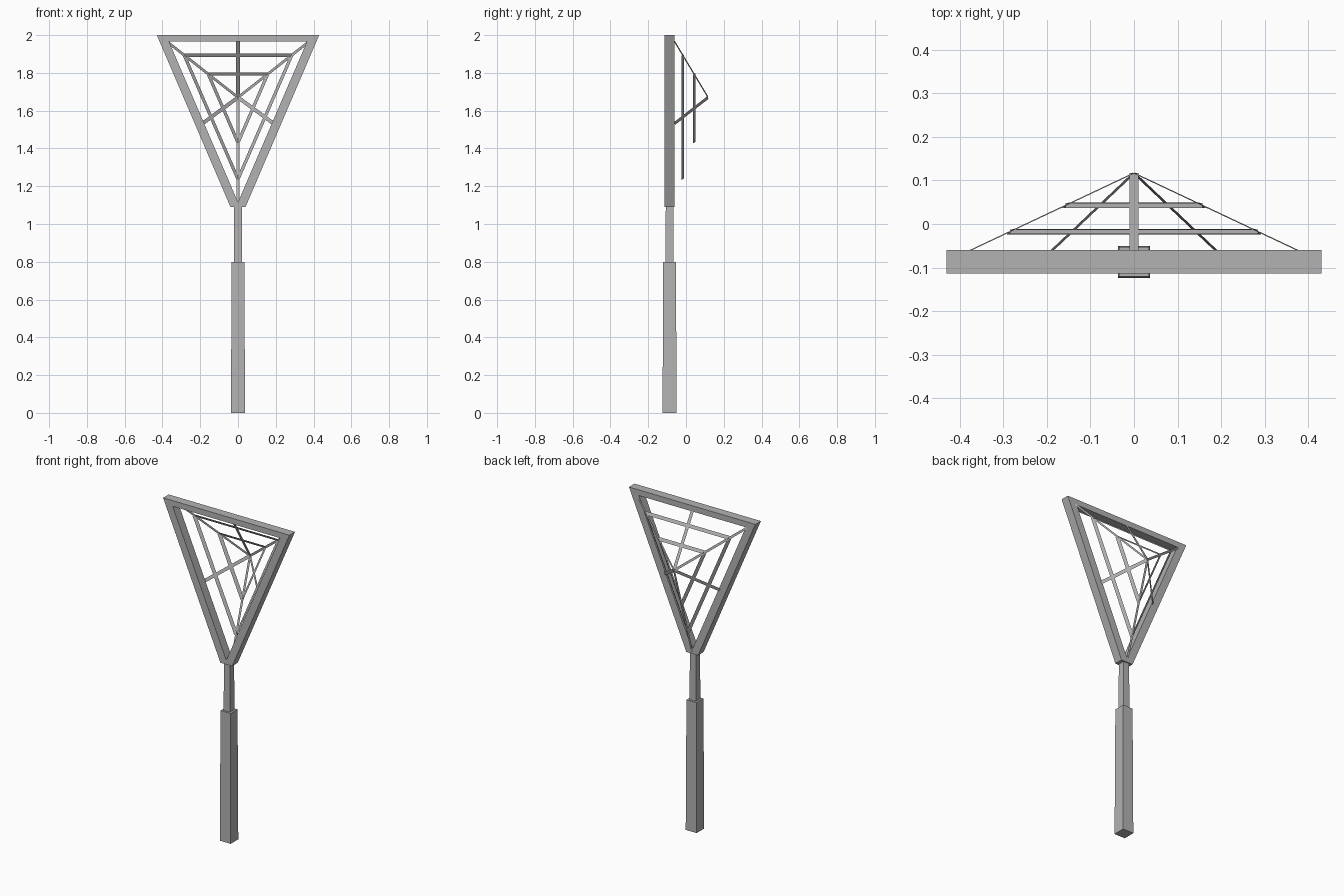
import bpy
import bmesh
from mathutils import Vector

if "Cube" in bpy.data.objects:
    bpy.data.objects.remove(bpy.data.objects["Cube"])

GREY = (0.45, 0.45, 0.45, 1)
grey = bpy.data.materials.new("plain grey")
grey.use_nodes = True
grey.diffuse_color = GREY
grey.node_tree.nodes["Principled BSDF"].inputs["Base Color"].default_value = GREY

MID_Y = -0.087      # centre plane of the handle and frame


def finish(name, bm, fix_normals=True):
    if fix_normals:
        bmesh.ops.recalc_face_normals(bm, faces=bm.faces)
    mesh = bpy.data.meshes.new(name)
    bm.to_mesh(mesh)
    bm.free()
    mesh.materials.append(grey)
    obj = bpy.data.objects.new(name, mesh)
    bpy.context.collection.objects.link(obj)
    return obj


def post(name, z0, z1, half0, half1):
    """Square upright post with a slight taper."""
    bm = bmesh.new()
    bmesh.ops.create_cube(bm, size=2)
    for v in bm.verts:
        top = v.co.z > 0
        half = half1 if top else half0
        v.co = (v.co.x * half, MID_Y + v.co.y * half, z1 if top else z0)
    return finish(name, bm)


def ribbon(bm, a, b, normal, width):
    """Flat strip from a to b lying across the given normal."""
    side = (b - a).cross(normal).normalized() * width / 2
    bm.faces.new([bm.verts.new(p) for p in (a - side, b - side, b + side, a + side)])


# Handle
post("grip", 0, 0.8, 0.037, 0.034)
post("neck", 0.8, 1.1, 0.022, 0.02)

# Tapered frame: an outer and an inner loop, bridged and thickened
outer = [(0.43, 2.0), (-0.43, 2.0), (-0.04, 1.09), (0.04, 1.09)]
inner = [(0.365, 1.965), (-0.365, 1.965), (-0.002, 1.12), (0.002, 1.12)]
bm = bmesh.new()
loops = [[bm.verts.new((x, MID_Y - 0.027, z)) for x, z in pts] for pts in (outer, inner)]
for i in range(4):
    j = (i + 1) % 4
    bm.faces.new((loops[0][i], loops[0][j], loops[1][j], loops[1][i]))
back = bmesh.ops.extrude_face_region(bm, geom=bm.faces[:])["geom"]
bmesh.ops.translate(bm, verts=[v for v in back if isinstance(v, bmesh.types.BMVert)],
                    vec=(0, 0.054, 0))
finish("frame", bm)

# Net: a three-sided pyramid of flat straps behind the frame
apex = Vector((0, 0.117, 1.67))
corners = [Vector((0.375, -0.06, 1.965)), Vector((-0.375, -0.06, 1.965)),
           Vector((0, -0.06, 1.1))]
centre = sum(corners, Vector()) / 3
facet_normals = [(corners[(i + 1) % 3] - corners[i]).cross(apex - corners[i]).normalized()
                 for i in range(3)]

# Spokes from the corners, and from the middle of each side
bm = bmesh.new()
for i in range(3):
    ribbon(bm, corners[i], apex, facet_normals[i] + facet_normals[i - 1], 0.014)
    middle = (corners[i] + corners[(i + 1) % 3]) / 2
    ribbon(bm, middle, apex, facet_normals[i], 0.02)
finish("net_spokes", bm, False)

# Two triangular rings that follow the slope of the net
for name, t in (("net_outer_ring", 0.24), ("net_inner_ring", 0.58)):
    bm = bmesh.new()
    points = [c.lerp(apex, t) for c in corners]
    for i in range(3):
        ribbon(bm, points[i], points[(i + 1) % 3], facet_normals[i], 0.021)
    finish(name, bm, False)
